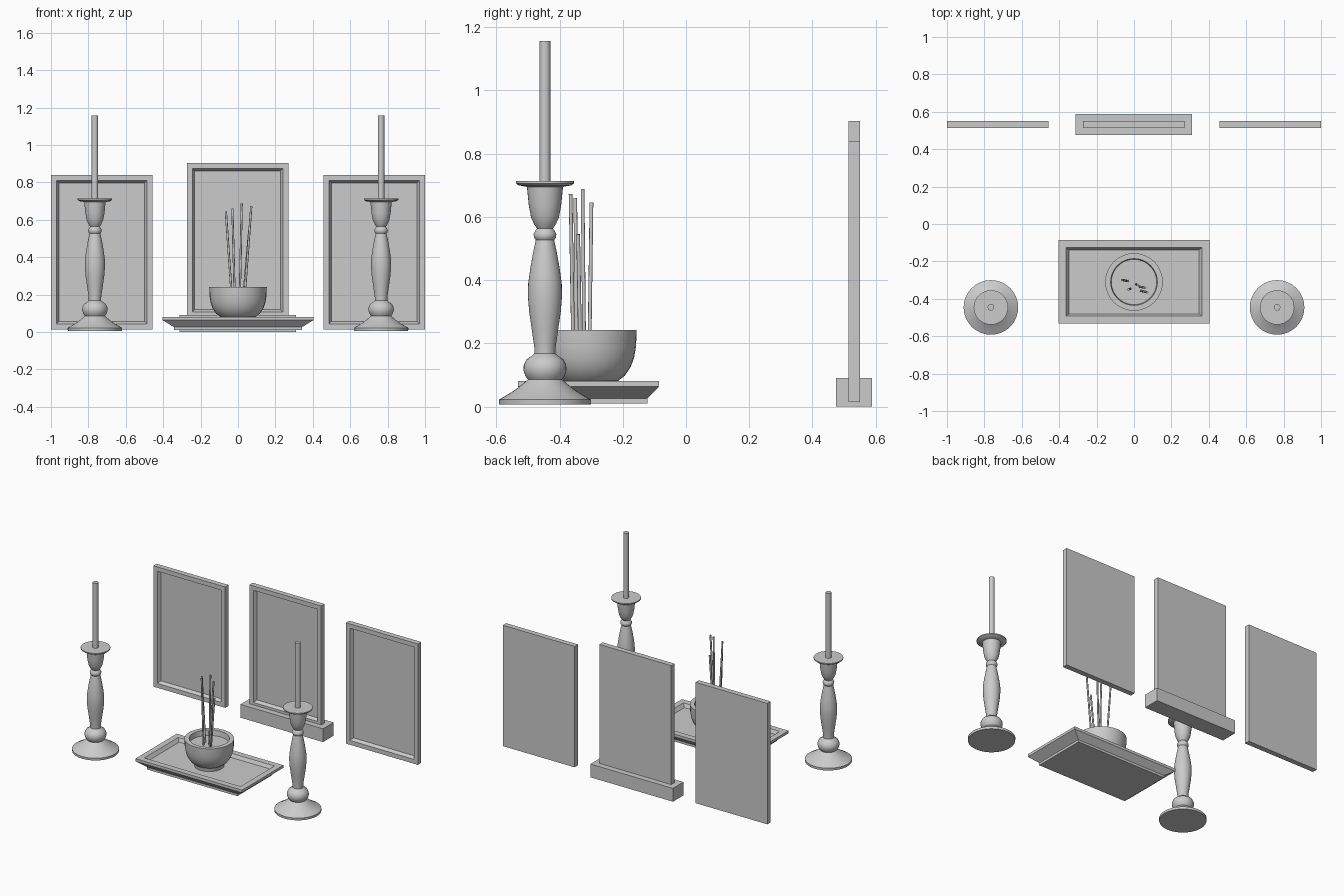
import bpy, bmesh, math
from mathutils import Vector, Matrix

if "Cube" in bpy.data.objects:
    bpy.data.objects.remove(bpy.data.objects["Cube"])


def finish(bm, name, matrix=None, smooth=None):
    if matrix:
        bm.transform(matrix)
    bmesh.ops.recalc_face_normals(bm, faces=bm.faces)
    me = bpy.data.meshes.new(name)
    bm.to_mesh(me)
    bm.free()
    ob = bpy.data.objects.new(name, me)
    bpy.context.collection.objects.link(ob)
    if smooth:
        bpy.context.view_layer.objects.active = ob
        ob.select_set(True)
        bpy.ops.object.shade_smooth_by_angle(angle=math.radians(smooth))
        ob.select_set(False)
    return ob


def loft(name, loops, matrix=None, smooth=None):
    """Skin a stack of closed point loops and cap both ends."""
    bm = bmesh.new()
    rings = [[bm.verts.new(p) for p in loop] for loop in loops]
    n = len(rings[0])
    for a, b in zip(rings, rings[1:]):
        for i in range(n):
            j = (i + 1) % n
            bm.faces.new((a[i], a[j], b[j], b[i]))
    bm.faces.new(rings[0][::-1])
    bm.faces.new(rings[-1])
    return finish(bm, name, matrix, smooth)


def rect_stack(name, levels, matrix):
    """levels: (half width, half depth, height)"""
    return loft(name, [[(-w, -d, z), (w, -d, z), (w, d, z), (-w, d, z)]
                       for w, d, z in levels], matrix)


def lathe(name, profile, x, y, n=32, smooth=35):
    """profile: (radius, height)"""
    loops = [[(r * math.cos(2 * math.pi * i / n), r * math.sin(2 * math.pi * i / n), z)
              for i in range(n)] for r, z in profile]
    return loft(name, loops, Matrix.Translation((x, y, 0)), smooth)


# Picture frames: flat border, sloped lip, recessed picture panel
W, H = 0.2715, 0.413
frame_levels = [(W, H, 0), (W, H, 0.036), (W - 0.03, H - 0.03, 0.036),
                (W - 0.042, H - 0.042, 0.014)]
upright = Matrix.Rotation(math.radians(90), 4, 'X')
for name, x, z in (("left_frame", -0.7285, 0.427), ("right_frame", 0.7285, 0.427),
                   ("centre_frame", -0.002, 0.491)):
    rect_stack(name, frame_levels, Matrix.Translation((x, 0.55, z)) @ upright)

# Block under the centre frame
rect_stack("frame_base", [(0.312, 0.057, 0), (0.312, 0.057, 0.091)],
           Matrix.Translation((-0.002, 0.532, 0)))

# Tray with tapered underside and sunken floor
rect_stack("tray", [(0.342, 0.187, 0.01), (0.342, 0.187, 0.026), (0.342, 0.187, 0.026),
                    (0.403, 0.223, 0.063), (0.403, 0.223, 0.081),
                    (0.364, 0.183, 0.081), (0.348, 0.171, 0.058)],
           Matrix.Translation((0, -0.309, 0)))

# Incense bowl and its filling
lathe("bowl", [(0.092, 0.058), (0.096, 0.082), (0.117, 0.098), (0.135, 0.125),
               (0.146, 0.155), (0.152, 0.19), (0.154, 0.242), (0.125, 0.242),
               (0.121, 0.206)], 0, -0.31)

# Incense sticks: base xy, top xyz
sticks = [((-0.034, -0.305), (-0.065, -0.299, 0.645)),
          ((-0.018, -0.346), (-0.030, -0.350, 0.660)),
          ((0.010, -0.322), (0.020, -0.327, 0.688)),
          ((0.030, -0.335), (0.060, -0.341, 0.545)),
          ((0.036, -0.357), (0.071, -0.365, 0.672))]
for k, (b, t) in enumerate(sticks):
    base, top = Vector((*b, 0.2)), Vector(t)
    axis = top - base
    bm = bmesh.new()
    bmesh.ops.create_cone(bm, cap_ends=True, segments=8, radius1=0.006, radius2=0.006,
                          depth=axis.length)
    finish(bm, f"incense_stick_{k + 1}", Matrix.Translation((base + top) / 2)
           @ axis.to_track_quat('Z', 'Y').to_matrix().to_4x4(), 50)

# Turned candlesticks with candles
holder = [(0.145, 0.006), (0.146, 0.022), (0.125, 0.034), (0.096, 0.052), (0.070, 0.072),
          (0.054, 0.086), (0.062, 0.097), (0.068, 0.115), (0.067, 0.132), (0.058, 0.150),
          (0.042, 0.160), (0.033, 0.168), (0.034, 0.190), (0.042, 0.245), (0.050, 0.300),
          (0.054, 0.350), (0.053, 0.390), (0.046, 0.440), (0.037, 0.490), (0.029, 0.527),
          (0.035, 0.535), (0.036, 0.546), (0.030, 0.557), (0.025, 0.563), (0.034, 0.576),
          (0.044, 0.598), (0.051, 0.635), (0.055, 0.675), (0.057, 0.695), (0.084, 0.700),
          (0.092, 0.706), (0.092, 0.713)]
for side, x in (("left", -0.765), ("right", 0.765)):
    lathe(side + "_candlestick", holder, x, -0.446)
    lathe(side + "_candle", [(0.0175, 0.70), (0.0175, 1.157)], x, -0.446, 24)
